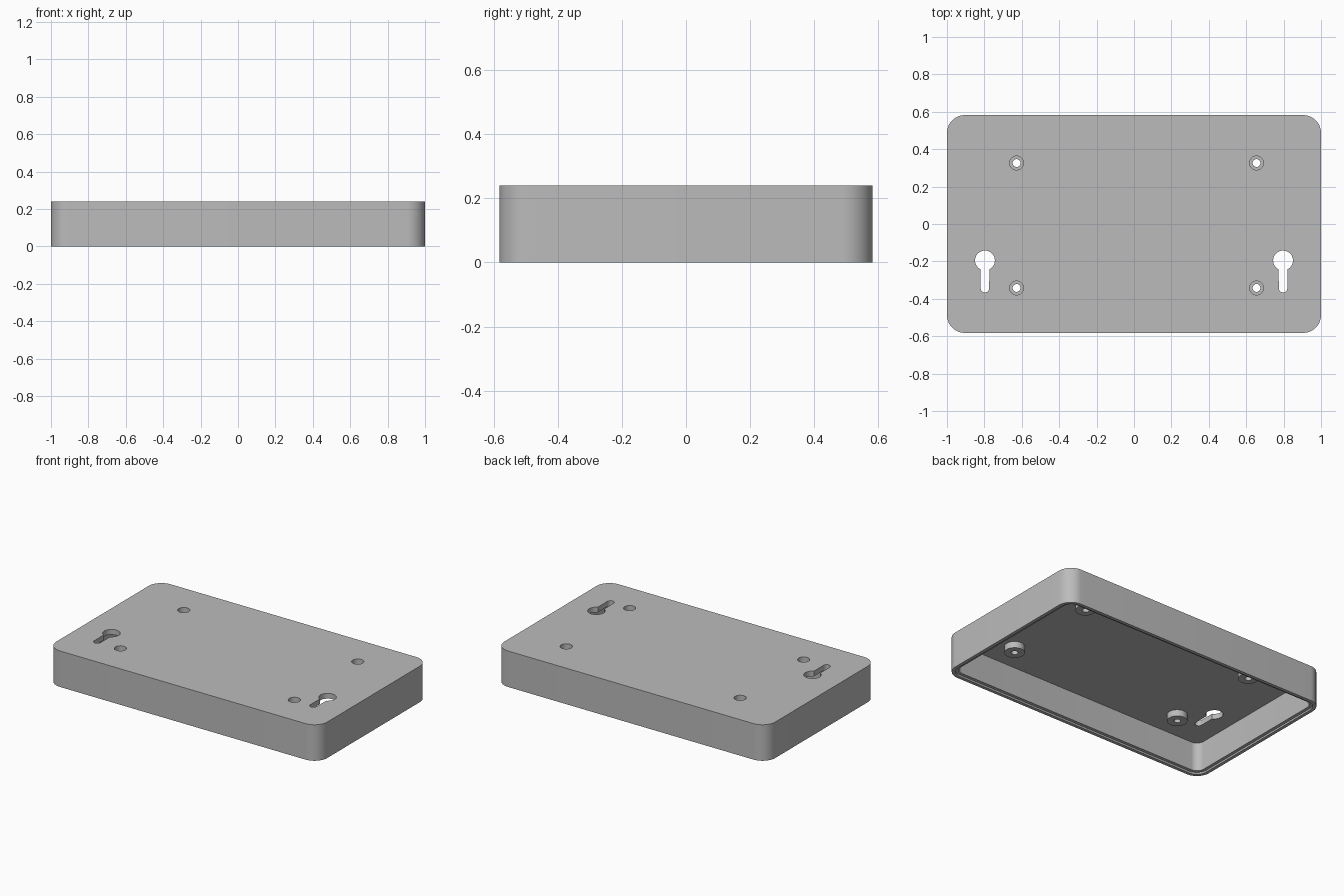
import bpy, bmesh
from math import sin, cos, pi, radians

default = bpy.data.objects.get("Cube")
if default:
    bpy.data.objects.remove(default, do_unlink=True)

HX, HY, H = 1.0, 0.582, 0.24      # half sizes and height
CORNER = 0.095
WALL, LIP, STEP = 0.043, 0.022, 0.012
PLATE = 0.035                     # thickness of the top plate
BOSS_LOW = H - PLATE - 0.043

grey = bpy.data.materials.new("light_grey")
grey.use_nodes = True
colour = (0.5, 0.5, 0.5, 1)
grey.diffuse_color = colour
grey.node_tree.nodes["Principled BSDF"].inputs["Base Color"].default_value = colour


def arc(cx, cy, r, start, end, n):
    return [(cx + r * cos(radians(start + (end - start) * i / n)),
             cy + r * sin(radians(start + (end - start) * i / n))) for i in range(n + 1)]


def rounded_rect(inset):
    r = CORNER - inset
    x, y = HX - CORNER, HY - CORNER
    pts = []
    for k, (sx, sy) in enumerate([(1, 1), (-1, 1), (-1, -1), (1, -1)]):
        pts += arc(sx * x, sy * y, r, 90 * k, 90 * k + 90, 12)
    return pts


def loft(name, sections):
    """Skin a stack of (outline, z) sections and cap both ends."""
    bm = bmesh.new()
    rings = [[bm.verts.new((x, y, z)) for x, y in pts] for pts, z in sections]
    n = len(rings[0])
    for a, b in zip(rings, rings[1:]):
        for i in range(n):
            j = (i + 1) % n
            bm.faces.new((a[i], a[j], b[j], b[i]))
    bm.faces.new(rings[0])
    bm.faces.new(rings[-1])
    bmesh.ops.recalc_face_normals(bm, faces=bm.faces)
    mesh = bpy.data.meshes.new(name)
    bm.to_mesh(mesh)
    bm.free()
    obj = bpy.data.objects.new(name, mesh)
    bpy.context.collection.objects.link(obj)
    mesh.materials.append(grey)
    return obj


def cylinder(name, x, y, r, low, high):
    pts = arc(x, y, r, 0, 360, 40)[:-1]
    return loft(name, [(pts, low), (pts, high)])


def combine(target, tool, operation):
    """Apply a boolean and remove its helper."""
    tool.hide_render = True
    mod = target.modifiers.new(operation, 'BOOLEAN')
    mod.operation, mod.solver, mod.object = operation, 'EXACT', tool
    bpy.context.view_layer.objects.active = target
    bpy.ops.object.modifier_apply(modifier=mod.name)
    bpy.data.objects.remove(tool, do_unlink=True)


# Shell: outer wall, stepped lower rim, inner wall and underside of the plate
shell = loft("cover_shell", [
    (rounded_rect(0), H), (rounded_rect(0), 0),
    (rounded_rect(LIP), 0), (rounded_rect(LIP), STEP),
    (rounded_rect(WALL), STEP), (rounded_rect(WALL), H - PLATE)])

# Screw bosses below the plate, with counterbored holes
for x in (-0.628, 0.655):
    for y in (-0.342, 0.326):
        combine(shell, cylinder("boss", x, y, 0.062, BOSS_LOW, H - PLATE / 2), 'UNION')
        combine(shell, cylinder("counterbore", x, y, 0.037, BOSS_LOW + 0.03, H + 0.1), 'DIFFERENCE')
        combine(shell, cylinder("screw_hole", x, y, 0.021, BOSS_LOW - 0.1, H + 0.1), 'DIFFERENCE')

# Keyhole hanging slots: round head with a narrow neck towards the front
for x in (-0.797, 0.797):
    head_y, neck_y, neck_r = -0.195, -0.343, 0.023
    outline = arc(x, head_y, 0.053, -64, 244, 36) + arc(x, neck_y, neck_r, 180, 360, 16)
    slot = loft("keyhole", [(outline, H - PLATE - 0.05), (outline, H + 0.1)])
    combine(shell, slot, 'DIFFERENCE')

bpy.ops.object.select_all(action='DESELECT')
shell.select_set(True)
bpy.context.view_layer.objects.active = shell
bpy.ops.object.shade_smooth_by_angle(angle=radians(30))
